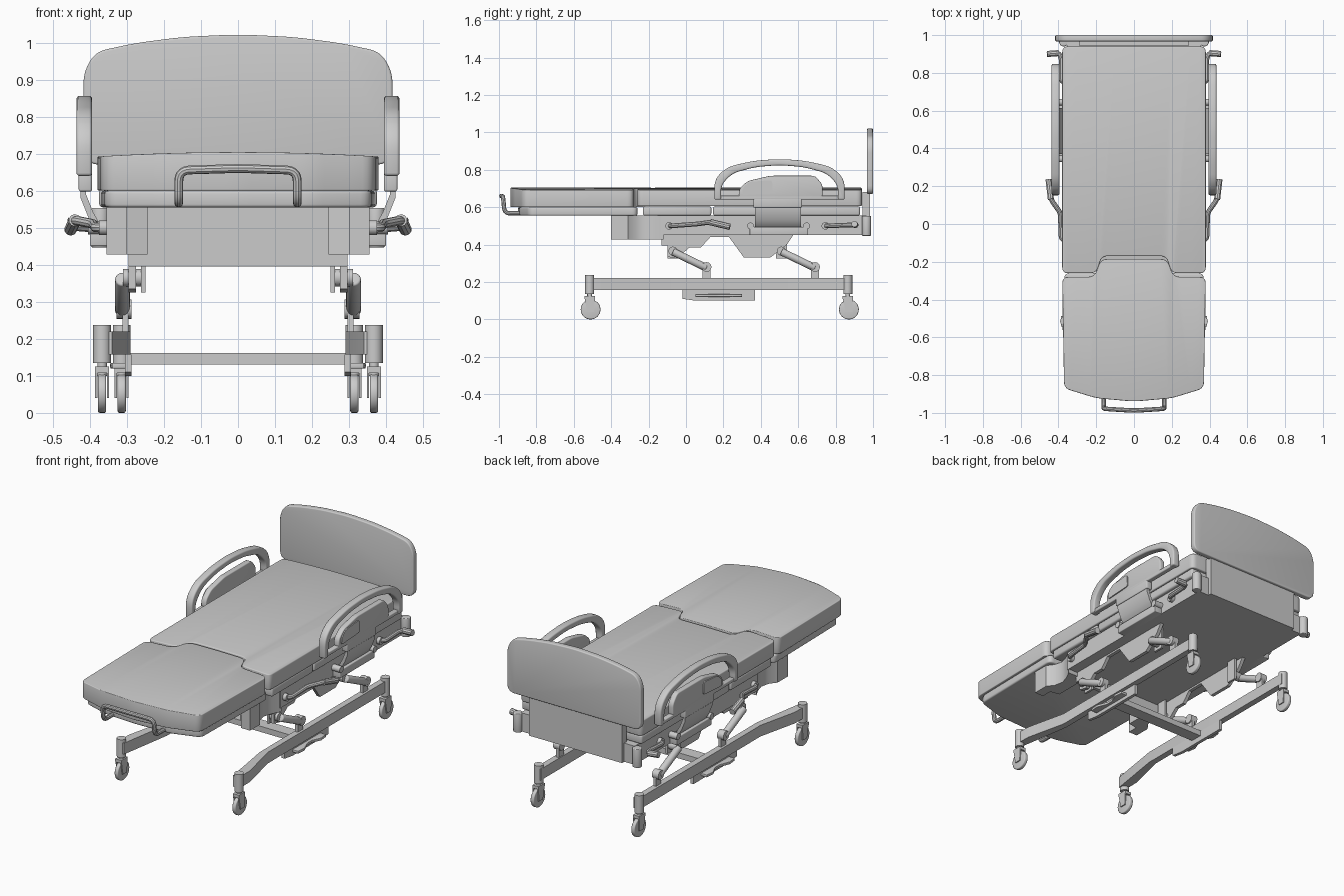
import bpy, bmesh, math
from mathutils import Vector

cube = bpy.data.objects.get("Cube")
if cube:
    bpy.data.objects.remove(cube, do_unlink=True)

GREY = (0.6, 0.6, 0.6, 1)
grey = bpy.data.materials.new("plain grey")
grey.use_nodes = True
grey.diffuse_color = GREY
grey.node_tree.nodes["Principled BSDF"].inputs["Base Color"].default_value = GREY


def finish(name, bm, bevel=0.0):
    bmesh.ops.recalc_face_normals(bm, faces=bm.faces)
    if bevel:
        edges = [e for e in bm.edges if e.calc_face_angle(0) > 0.5]
        bmesh.ops.bevel(bm, geom=edges, offset=bevel, segments=3, profile=0.5,
                        affect='EDGES', clamp_overlap=True)
    me = bpy.data.meshes.new(name)
    bm.to_mesh(me)
    bm.free()
    me.shade_smooth()
    me.set_sharp_from_angle(angle=math.radians(32))
    me.materials.append(grey)
    ob = bpy.data.objects.new(name, me)
    bpy.context.collection.objects.link(ob)
    return ob


def pair(ob):
    """Mirror a left part to make the right one."""
    bm = bmesh.new()
    bm.from_mesh(ob.data)
    for v in bm.verts:
        v.co.x *= -1
    bmesh.ops.reverse_faces(bm, faces=bm.faces)
    finish("right_" + ob.name, bm)
    ob.name = "left_" + ob.name


def rounded(pts, r, closed=True, steps=5):
    """Round the corners of a path or outline."""
    pts = [Vector(p) for p in pts]
    out = []
    for i, p in enumerate(pts):
        if not closed and i in (0, len(pts) - 1):
            out.append(p)
            continue
        a, b = pts[i - 1] - p, pts[(i + 1) % len(pts)] - p
        d = min(r, a.length * 0.48, b.length * 0.48)
        a, b = p + a.normalized() * d, p + b.normalized() * d
        for k in range(steps + 1):
            t = k / steps
            out.append(a * (1 - t) ** 2 + p * 2 * t * (1 - t) + b * t * t)
    return out


def prism(name, pts, axis, lo, hi, bevel=0.0, crown=0.0):
    """Extrude an outline along an axis; crown lifts the middle of the top."""
    place = {'x': lambda p, h: (h, p[0], p[1]),
             'y': lambda p, h: (p[0], h, p[1]),
             'z': lambda p, h: (p[0], p[1], h)}[axis]
    bm = bmesh.new()
    bottom = [bm.verts.new(place(p, lo)) for p in pts]
    top = [bm.verts.new(place(p, hi)) for p in pts]
    bm.faces.new(bottom)
    bm.faces.new(top)
    for i in range(len(pts)):
        bm.faces.new((bottom[i - 1], bottom[i], top[i], top[i - 1]))
    if crown:
        for k in range(-3, 4):
            bmesh.ops.bisect_plane(bm, geom=bm.verts[:] + bm.edges[:] + bm.faces[:],
                                   plane_co=(k * 0.1, 0, 0), plane_no=(1, 0, 0))
        for v in bm.verts:
            if v.co.z > hi - 0.001:
                v.co.z += crown * (1 - (v.co.x / 0.38) ** 2)
    return finish(name, bm, bevel)


def box(name, x0, x1, y0, y1, z0, z1, bevel=0.0):
    return prism(name, [(x0, y0), (x1, y0), (x1, y1), (x0, y1)], 'z', z0, z1, bevel)


def rod(name, a, b, r, sides=20, bevel=0.0):
    a, b = Vector(a), Vector(b)
    bm = bmesh.new()
    bmesh.ops.create_cone(bm, cap_ends=True, segments=sides, radius1=r, radius2=r,
                          depth=(b - a).length)
    turn = (b - a).to_track_quat('Z', 'Y')
    for v in bm.verts:
        v.co = turn @ v.co + (a + b) / 2
    return finish(name, bm, bevel)


def tube(name, pts, r, bend):
    cu = bpy.data.curves.new(name, 'CURVE')
    cu.dimensions = '3D'
    cu.bevel_depth, cu.bevel_resolution, cu.use_fill_caps = r, 3, True
    path = rounded(pts, bend, closed=False)
    sp = cu.splines.new('POLY')
    sp.points.add(len(path) - 1)
    for q, p in zip(sp.points, path):
        q.co = (*p, 1)
    tmp = bpy.data.objects.new(name + "_path", cu)
    bpy.context.collection.objects.link(tmp)
    bm = bmesh.new()
    bm.from_mesh(tmp.to_mesh())
    tmp.to_mesh_clear()
    bpy.data.objects.remove(tmp, do_unlink=True)
    return finish(name, bm)


def both_sides(half):
    return half + [(-x, y) for x, y in reversed(half) if abs(x) > 1e-6]


# Mattress and deck
seat = both_sides([(0.17, -0.17), (0.2, -0.26), (0.38, -0.26), (0.38, 0.94)])
foot = both_sides([(0, -0.94), (0.2, -0.922), (0.37, -0.87), (0.38, -0.28),
                   (0.21, -0.28), (0.175, -0.185)])
deck = both_sides([(0, -0.9), (0.2, -0.89), (0.36, -0.84), (0.37, -0.26)])
prism("main_mattress", rounded(seat, 0.03), 'z', 0.605, 0.692, 0.018, 0.012)
prism("foot_mattress", rounded(foot, 0.035), 'z', 0.6, 0.692, 0.018, 0.012)
prism("foot_deck", rounded(deck, 0.03), 'z', 0.555, 0.6, 0.008)
box("seat_deck", -0.375, 0.375, -0.23, 0.135, 0.555, 0.605, 0.01)
box("back_deck", -0.375, 0.375, 0.145, 0.93, 0.555, 0.605, 0.01)

# Foot handle
tube("foot_handle", [(-0.16, -0.84, 0.567), (-0.16, -0.97, 0.567), (-0.16, -0.978, 0.655),
                     (0, -0.988, 0.66), (0.16, -0.978, 0.655), (0.16, -0.97, 0.567),
                     (0.16, -0.84, 0.567)], 0.012, 0.03)

# Headboard and its support
board = both_sides([(0, 1.022), (0.15, 1.015), (0.28, 0.998), (0.385, 0.975),
                    (0.417, 0.92), (0.417, 0.67)])
prism("headboard", rounded(board, 0.045), 'y', 0.967, 1.0, 0.006)
box("headboard_panel", -0.29, 0.29, 0.945, 0.985, 0.45, 0.68)
pair(rod("corner_bumper", (0.372, 0.965, 0.447), (0.372, 0.965, 0.553), 0.025, bevel=0.004))

# Upper frame
box("upper_frame", -0.355, 0.355, -0.13, 0.965, 0.45, 0.555)
box("frame_front_panel", -0.285, 0.285, -0.13, -0.11, 0.395, 0.5)
plate = [(-0.13, 0.5), (-0.13, 0.395), (-0.1, 0.395), (-0.1, 0.335), (-0.05, 0.325),
         (0.02, 0.385), (0.08, 0.385), (0.13, 0.44), (0.23, 0.44), (0.31, 0.33),
         (0.45, 0.33), (0.54, 0.4), (0.58, 0.46), (0.58, 0.5)]
pair(prism("frame_side_plate", plate, 'x', 0.275, 0.295))
bracket = [(0.245, -0.33), (0.3, -0.34), (0.3, -0.4), (0.355, -0.4), (0.355, -0.31),
           (0.325, -0.27), (0.315, -0.22), (0.33, -0.17), (0.355, -0.12), (0.245, -0.12)]
pair(prism("foot_bracket", bracket, 'z', 0.427, 0.555))

# Side rails
arch = [(0.152, 0.64), (0.152, 0.75), (0.22, 0.815), (0.36, 0.848), (0.5, 0.858),
        (0.64, 0.848), (0.78, 0.815), (0.848, 0.75), (0.848, 0.64)]
inner = [(0.5 + (y - 0.5) * 0.9, z - 0.033 if z > 0.7 else z) for y, z in arch]
outline = rounded(arch, 0.05, False) + rounded(inner, 0.04, False)[::-1]
panel = [(0.28, 0.65), (0.285, 0.7), (0.33, 0.74), (0.45, 0.768), (0.69, 0.768),
         (0.73, 0.72), (0.73, 0.65)]
window = [(0.3, 0.665), (0.305, 0.705), (0.34, 0.735), (0.46, 0.745), (0.465, 0.675)]
sheet = [(0.425, 0.61), (0.425, 0.58), (0.405, 0.53), (0.385, 0.495), (0.35, 0.475)]
sheet += [(x - 0.014, z + 0.012) for x, z in reversed(sheet)]
pair(prism("rail_arch", outline, 'x', 0.394, 0.436, 0.008))
pair(prism("rail_panel", rounded(panel, 0.02), 'x', 0.398, 0.43, 0.006))
pair(prism("rail_panel_plate", rounded(window, 0.015), 'x', 0.428, 0.436))
pair(box("rail_lower_bar", 0.4, 0.43, 0.16, 0.84, 0.64, 0.662, 0.005))
pair(box("rail_mount", 0.394, 0.43, 0.36, 0.62, 0.598, 0.655, 0.005))
pair(prism("rail_hinge_sheet", sheet, 'y', 0.37, 0.615))
pair(box("rail_hinge_base", 0.35, 0.4, 0.34, 0.65, 0.45, 0.495, 0.004))
for n, y in enumerate((0.345, 0.645)):
    pair(rod(f"rail_hinge_knob_{n}", (0.35, y, 0.5), (0.405, y, 0.5), 0.018))

# Hand levers on the frame
for name, path in {
    "front_lever": [(0.35, -0.09, 0.5), (0.385, -0.08, 0.5), (0.39, 0.06, 0.51),
                    (0.44, 0.13, 0.52), (0.452, 0.235, 0.495)],
    "rear_lever": [(0.35, 0.745, 0.5), (0.385, 0.755, 0.5), (0.385, 0.88, 0.505),
                   (0.4, 0.905, 0.505), (0.46, 0.9, 0.51)],
}.items():
    pair(tube(name, path, 0.013, 0.02))
    pair(rod(name + "_grip", path[-2], path[-1], 0.017, 10))
    pair(rod(name + "_pivot", path[0], (0.375, path[0][1], 0.5), 0.02))

# Lifting links
for name, y in (("front", -0.07), ("rear", 0.51)):
    low = y + 0.18
    pair(rod(name + "_link_mount", (0.25, y, 0.365), (0.31, y, 0.365), 0.024))
    pair(box(name + "_link_flange", 0.25, 0.262, y - 0.03, y + 0.03, 0.325, 0.46))
    pair(rod(name + "_link", (0.312, y, 0.362), (0.312, low, 0.275), 0.02, bevel=0.006))
    pair(rod(name + "_link_pivot", (0.288, low, 0.28), (0.328, low, 0.28), 0.026))
    pair(box(name + "_link_post", 0.295, 0.312, low - 0.022, low + 0.022, 0.16, 0.28))

# Base rails, cross beam and pedals
rail = [(0.34, -0.53), (0.38, -0.53), (0.378, -0.43), (0.325, -0.2), (0.325, 0.88),
        (0.29, 0.88), (0.29, -0.22)]
pair(prism("base_rail", rail, 'z', 0.157, 0.22))
box("base_cross_beam", -0.295, 0.295, 0.14, 0.21, 0.13, 0.162)
pair(prism("pedal_bracket", [(-0.02, 0.157), (-0.02, 0.11), (0.05, 0.1), (0.37, 0.1),
                             (0.37, 0.157)], 'x', 0.287, 0.305))
pedal = [(0.3, 0.05), (0.34, 0.05), (0.345, 0.1), (0.322, 0.16), (0.322, 0.2),
         (0.345, 0.25), (0.34, 0.3), (0.3, 0.3)]
pair(prism("foot_pedal", pedal, 'z', 0.12, 0.135, 0.003))

# Casters
for name, x, y in (("front", 0.367, -0.515), ("rear", 0.314, 0.865)):
    wy = y + (0.005 if y < 0 else 0.006)
    pair(rod(name + "_caster_post", (x, y, 0.135), (x, y, 0.237), 0.024, 24))
    pair(rod(name + "_caster_stem", (x, y, 0.1), (x, y, 0.14), 0.013))
    pair(rod(name + "_caster_wheel", (x - 0.011, wy, 0.053), (x + 0.011, wy, 0.053),
             0.053, 32, 0.005))
    fork = [(wy - 0.018, 0.04), (wy + 0.018, 0.04), (y + 0.028, 0.118), (y - 0.028, 0.118)]
    for side, d in (("inner", -0.016), ("outer", 0.016)):
        pair(prism(f"{name}_caster_{side}_fork", fork, 'x', x + d - 0.003, x + d + 0.003))
    pair(box(name + "_caster_crown", x - 0.019, x + 0.019, y - 0.028, y + 0.028, 0.108, 0.125))
